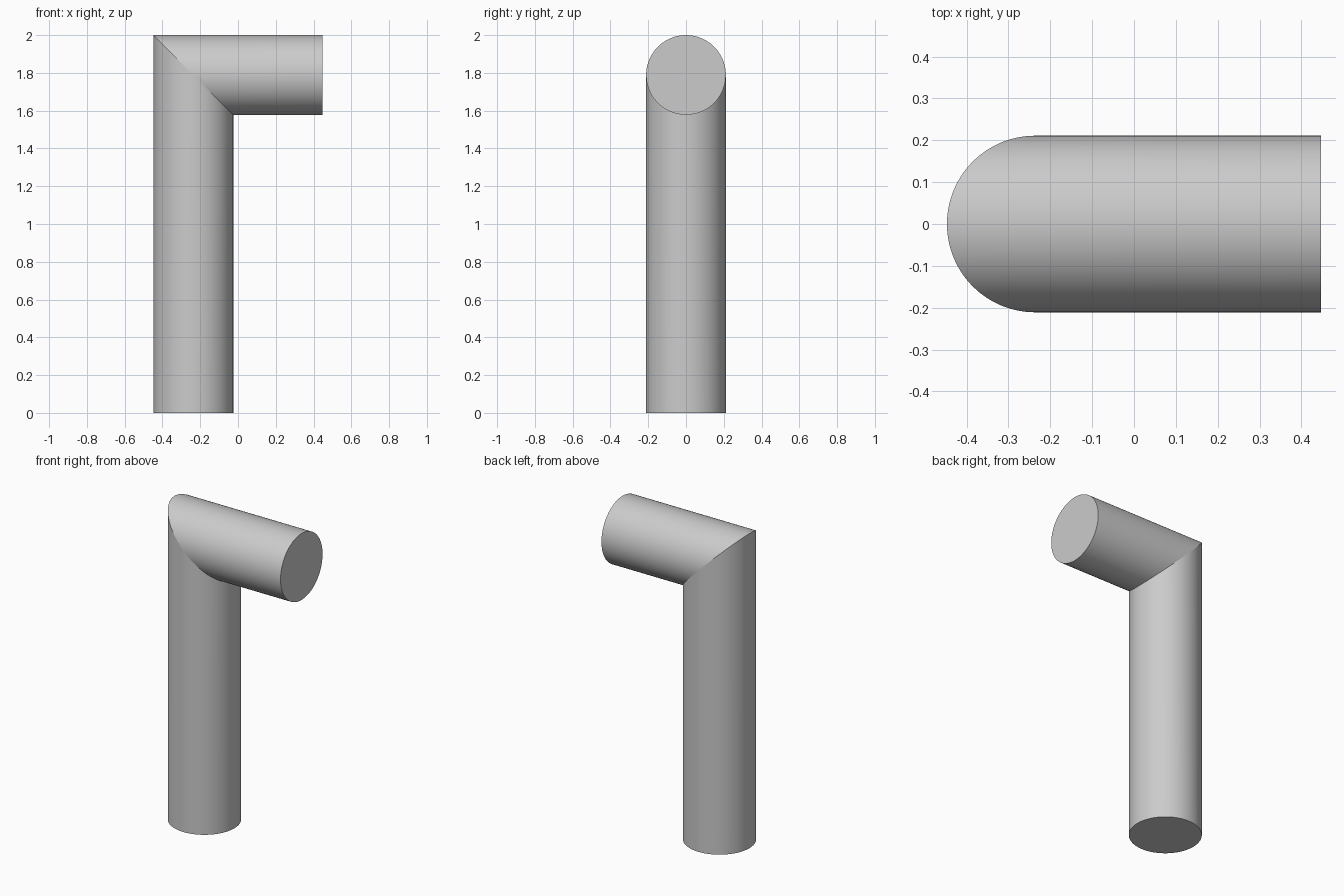
import bpy
import bmesh
from math import cos, sin, tau

if "Cube" in bpy.data.objects:
    bpy.data.objects.remove(bpy.data.objects["Cube"])

R = 0.211            # pipe radius
X_END = 0.447        # open end of the horizontal arm
CX = -X_END + R      # axis of the upright
CZ = 2.0 - R         # axis of the arm
SEGMENTS = 128

bm = bmesh.new()


def ring(position):
    return [bm.verts.new(position(R * cos(tau * i / SEGMENTS),
                                  R * sin(tau * i / SEGMENTS)))
            for i in range(SEGMENTS)]


# Foot circle, 45 degree mitre ellipse and arm end circle
rings = [
    ring(lambda c, s: (CX + c, s, 0)),
    ring(lambda c, s: (CX + c, s, CZ - c)),
    ring(lambda c, s: (X_END, s, CZ - c)),
]

# Upright and arm walls
for low, high in zip(rings, rings[1:]):
    for i in range(SEGMENTS):
        j = (i + 1) % SEGMENTS
        bm.faces.new((low[i], low[j], high[j], high[i])).smooth = True

# End caps
bm.faces.new(rings[0])
bm.faces.new(rings[-1])
bmesh.ops.recalc_face_normals(bm, faces=bm.faces[:])

# Crisp mitre seam and cap rims
for loop in rings:
    for i in range(SEGMENTS):
        bm.edges.get((loop[i - 1], loop[i])).smooth = False

mesh = bpy.data.meshes.new("mitred_elbow_pipe")
bm.to_mesh(mesh)
bm.free()
bpy.context.collection.objects.link(bpy.data.objects.new("mitred_elbow_pipe", mesh))
